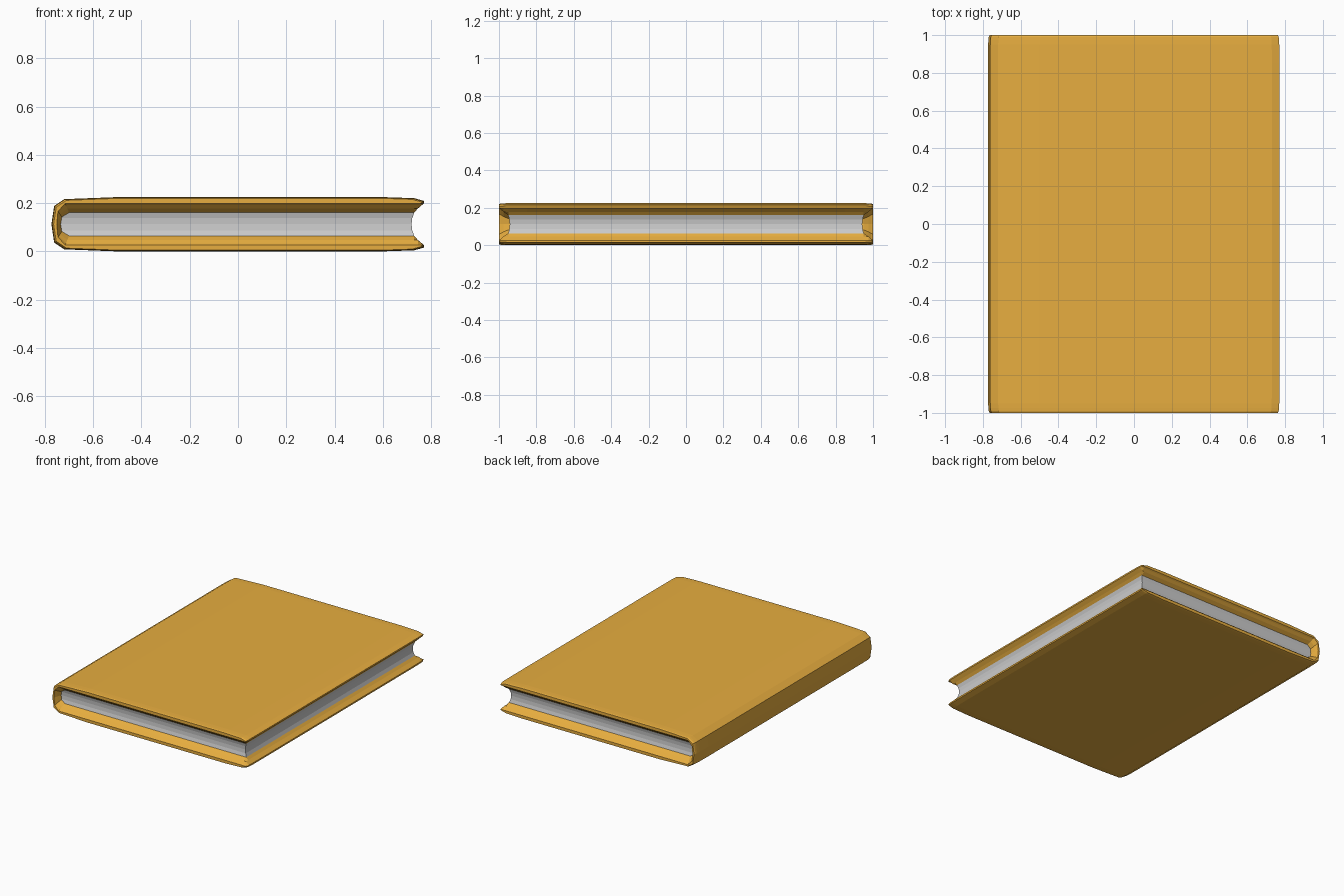
import bpy, bmesh

if "Cube" in bpy.data.objects:
    bpy.data.objects.remove(bpy.data.objects["Cube"])

MID = 0.1125  # half thickness of the book

mat = bpy.data.materials.new("cover_ochre")
mat.diffuse_color = (0.8, 0.42, 0.05, 1)
mat.use_nodes = True
mat.node_tree.nodes["Principled BSDF"].inputs["Base Color"].default_value = mat.diffuse_color


def loft(name, rings, caps, material=None):
    """Skin a list of closed rings; caps(ring) yields the end faces."""
    bm = bmesh.new()
    vs = [[bm.verts.new(p) for p in r] for r in rings]
    n = len(vs[0])
    for a, b in zip(vs, vs[1:]):
        for i in range(n):
            j = (i + 1) % n
            bm.faces.new((a[i], a[j], b[j], b[i]))
    for ring in (vs[0], vs[-1]):
        for face in caps(ring):
            bm.faces.new(face)
    bmesh.ops.recalc_face_normals(bm, faces=bm.faces)
    me = bpy.data.meshes.new(name)
    bm.to_mesh(me)
    bm.free()
    ob = bpy.data.objects.new(name, me)
    bpy.context.collection.objects.link(ob)
    if material:
        me.materials.append(material)
    return ob


# Cover: C-shaped section (upper half, from fore edge to spine), swept along y
OUTER = [(.77, .097), (.73, .108), (.6, .1125), (-.5, .1125),
         (-.72, .104), (-.762, .076), (-.773, 0)]
FORE = [(.77, .086), (.745, .065), (.73, .048), (-.5, .048)]
SPINE = [(-.70, .048), (-.73, .03), (-.735, 0)]


def section(y, dx, dh, hin, shift):
    outer = [(x - dx * (1 if x > 0 else -1), h - (dh if h else 0))
             for x, h in OUTER]
    inner = [(min(x, .77 - dx), max(h, hin)) for x, h in FORE]
    inner += [(x - shift, h * hin / .048) for x, h in SPINE]

    def full(half):
        return half + [(x, -h) for x, h in half[-2::-1]]
    loop = full(outer) + full(inner)[::-1]
    return [(x, y, MID + h) for x, h in loop]


def rim(ring):
    n = len(ring)
    for i in range(n // 2 - 1):
        yield (ring[i], ring[i + 1], ring[n - 2 - i], ring[n - 1 - i])


# y, outer inset in x and z, inner half height, spine wall thinning
ENDS = [(1.0, .009, .005, .086, .016), (.99, .004, .002, .079, .013),
        (.975, .002, .001, .065, .007), (.95, .001, 0, .048, 0),
        (.85, 0, 0, .048, 0)]
stations = [(-e[0],) + e[1:] for e in ENDS] + ENDS[::-1]
loft("cover", [section(*s) for s in stations], rim, mat)

# Pages: block with hollowed edges on the three open sides
levels = [(-.05, .731, .951), (-.025, .722, .944), (0, .719, .942),
          (.025, .722, .944), (.05, .731, .951)]
loft("pages",
     [[(-.74, -y, MID + h), (x, -y, MID + h), (x, y, MID + h), (-.74, y, MID + h)]
      for h, x, y in levels],
     lambda r: [r])
